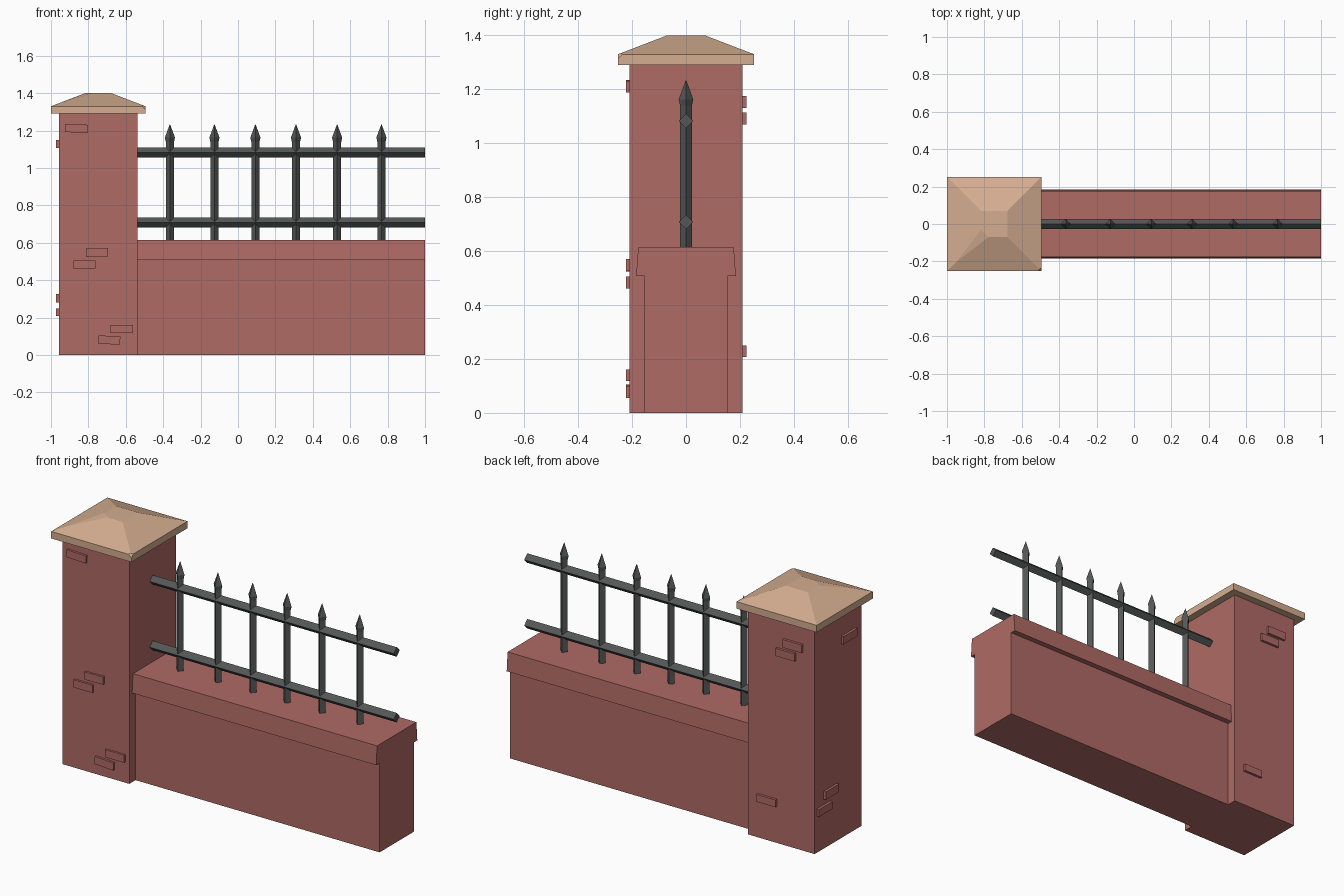
import bpy, bmesh, math
from mathutils import Vector, Matrix

if "Cube" in bpy.data.objects:
    bpy.data.objects.remove(bpy.data.objects["Cube"])


def material(name, rgb):
    m = bpy.data.materials.new(name)
    m.diffuse_color = (*rgb, 1)
    m.use_nodes = True
    m.node_tree.nodes["Principled BSDF"].inputs["Base Color"].default_value = m.diffuse_color
    return m


BRICK = material("brick_red", (0.43, 0.145, 0.13))
STONE = material("sandstone", (0.66, 0.42, 0.28))
IRON = material("iron", (0.09, 0.095, 0.095))


def finish(name, bm, mat):
    bmesh.ops.recalc_face_normals(bm, faces=bm.faces)
    me = bpy.data.meshes.new(name)
    bm.to_mesh(me)
    bm.free()
    me.materials.append(mat)
    ob = bpy.data.objects.new(name, me)
    bpy.context.collection.objects.link(ob)
    return ob


def loft(rings):
    """Join successive rings of points and close both ends."""
    bm = bmesh.new()
    vs = [[bm.verts.new(p) for p in r] for r in rings]
    n = len(rings[0])
    for a, b in zip(vs, vs[1:]):
        for i in range(n):
            j = (i + 1) % n
            bm.faces.new((a[i], a[j], b[j], b[i]))
    bm.faces.new(vs[0])
    bm.faces.new(vs[-1])
    return bm


def square(cx, hx, hy, z):
    return [(cx - hx, -hy, z), (cx + hx, -hy, z), (cx + hx, hy, z), (cx - hx, hy, z)]


def diamond(cx, r, z):
    return [(cx - r, 0, z), (cx, -r, z), (cx + r, 0, z), (cx, r, z)]


def box(name, lo, hi, mat, tilt=0, axis='Y'):
    lo, hi = Vector(lo), Vector(hi)
    bm = bmesh.new()
    bmesh.ops.create_cube(bm, size=1)
    bm.transform(Matrix.Translation((lo + hi) / 2)
                 @ Matrix.Rotation(math.radians(tilt), 4, axis)
                 @ Matrix.Diagonal((*(hi - lo), 1)))
    return finish(name, bm, mat)


# Pillar
PX = -0.7475
finish("pillar", loft([square(PX, 0.21, 0.21, 0), square(PX, 0.21, 0.21, 1.30)]), BRICK)

# Pillar cap with two chipped corners
cap = loft([square(PX, 0.2525, 0.2525, 1.29), square(PX, 0.2525, 0.2525, 1.33),
            square(PX, 0.07, 0.07, 1.40)])
for co, no in (((PX + 0.235, -0.2525, 1.33), (1, -1, 1)),
               ((PX - 0.03, -0.07, 1.40), (-1, -1, 6))):
    cut = bmesh.ops.bisect_plane(cap, geom=cap.verts[:] + cap.edges[:] + cap.faces[:],
                                 plane_co=co, plane_no=no, clear_outer=True)
    edges = [e for e in cut["geom_cut"] if isinstance(e, bmesh.types.BMEdge)]
    bmesh.ops.holes_fill(cap, edges=edges)
finish("pillar_cap", cap, STONE)

# Raised bricks on the front, back and left of the pillar: start, end, bottom, top, tilt
front = [(-0.925, -0.803, 1.19, 1.233, 2), (-0.813, -0.695, 0.526, 0.57, -1),
         (-0.88, -0.762, 0.462, 0.506, 0), (-0.683, -0.562, 0.118, 0.161, 0),
         (-0.748, -0.63, 0.058, 0.102, 3)]
back = [(-0.885, -0.765, 1.13, 1.176, 0), (-0.84, -0.72, 1.07, 1.114, 0),
        (-0.72, -0.60, 0.208, 0.25, 0)]
left = [(-0.155, -0.03, 1.106, 1.15, 0), (0.01, 0.13, 0.282, 0.327, 0),
        (0.07, 0.19, 0.208, 0.25, 0)]
for a, b, lo, hi, t in front:
    box("front_brick", (a, -0.222, lo), (b, -0.19, hi), BRICK, t)
for a, b, lo, hi, t in back:
    box("back_brick", (a, 0.19, lo), (b, 0.224, hi), BRICK, t)
for a, b, lo, hi, t in left:
    box("left_brick", (-0.972, a, lo), (-0.94, b, hi), BRICK, t, 'X')

# Low wall with its overhanging coping, one mirrored profile
half = [(0.154, 0), (0.154, 0.508), (0.185, 0.508), (0.177, 0.615)]
profile = half + [(-y, z) for y, z in reversed(half)]
finish("low_wall", loft([[(x, y, z) for y, z in profile] for x in (-0.56, 1.0)]), BRICK)

# Horizontal rails, diamond section
for name, z in (("lower_rail", 0.708), ("upper_rail", 1.082)):
    r = 0.027
    sec = [(-r, z), (0, z - r), (r, z), (0, z + r)]
    finish(name, loft([[(x, y, h) for y, h in sec] for x in (-0.56, 1.0)]), IRON)

# Upright bars with spear tips
for x in (-0.364, -0.126, 0.093, 0.31, 0.53, 0.767):
    rings = [(0.022, 0.58), (0.022, 1.14), (0.027, 1.163), (0.001, 1.233)]
    finish("upright_bar", loft([diamond(x, r, z) for r, z in rings]), IRON)
